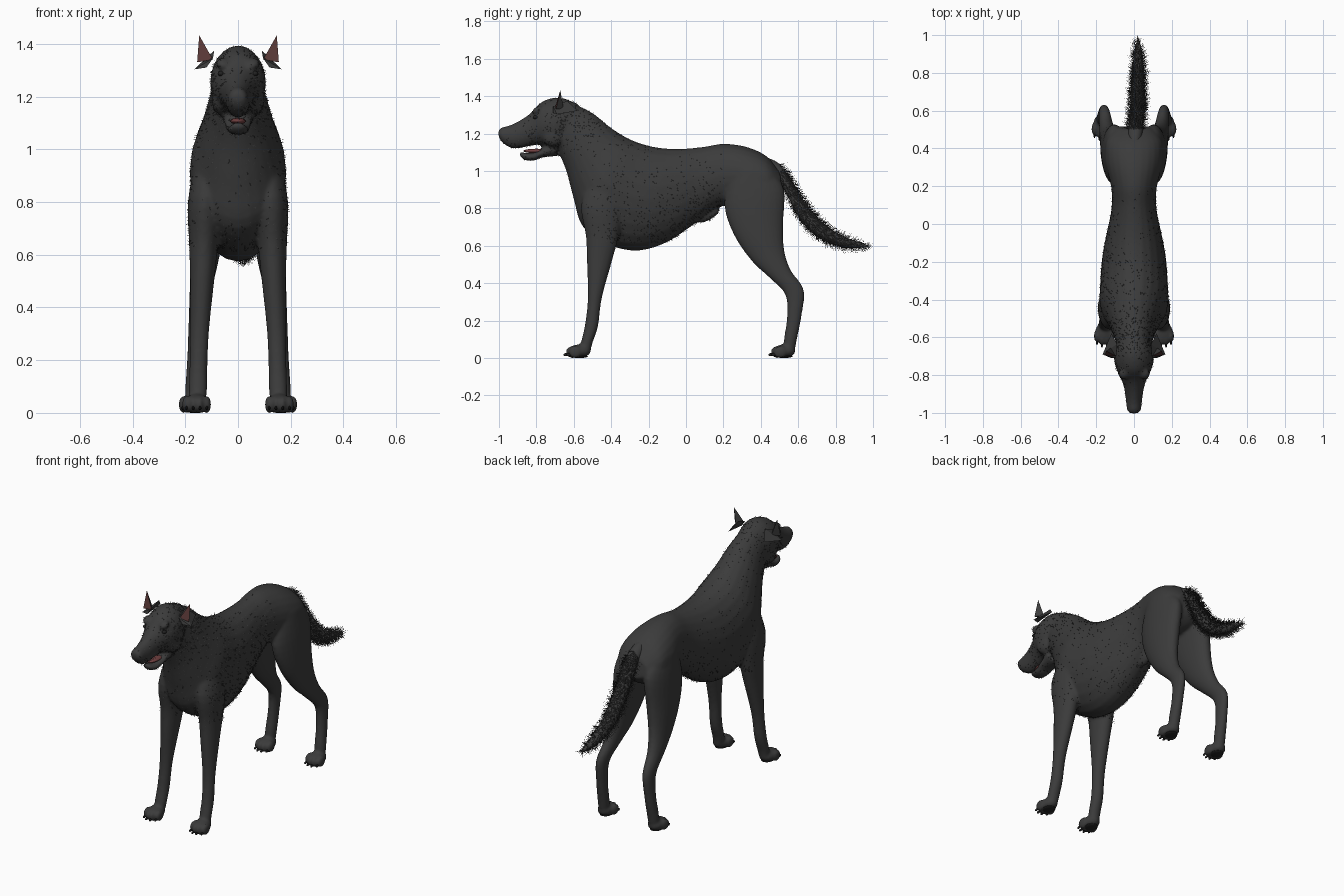
import bpy, bmesh, math, random
from mathutils import Vector, Matrix

random.seed(4)
if "Cube" in bpy.data.objects:
    bpy.data.objects.remove(bpy.data.objects["Cube"])


def material(name, colour):
    mat = bpy.data.materials.new(name)
    mat.use_nodes = True
    mat.diffuse_color = (*colour, 1)
    shader = mat.node_tree.nodes["Principled BSDF"]
    shader.inputs["Base Color"].default_value = (*colour, 1)
    shader.inputs["Roughness"].default_value = 0.8
    return mat


coat = material("charcoal coat", (0.044, 0.044, 0.044))
ear_skin = material("ear skin", (0.1, 0.04, 0.038))
tongue_pink = material("tongue pink", (0.16, 0.05, 0.05))
black = material("black leather", (0.015, 0.015, 0.015))


def add_object(name, bm, *mats):
    mesh = bpy.data.meshes.new(name)
    bmesh.ops.recalc_face_normals(bm, faces=bm.faces[:])
    bm.to_mesh(mesh)
    bm.free()
    for mat in mats:
        mesh.materials.append(mat)
    obj = bpy.data.objects.new(name, mesh)
    bpy.context.scene.collection.objects.link(obj)
    return obj


def catmull(a, b, c, d, t):
    return [0.5 * (2 * q + (r - p) * t + (2 * p - 5 * q + 4 * r - s) * t * t
                   + (3 * q - p - 3 * r + s) * t ** 3)
            for p, q, r, s in zip(a, b, c, d)]


def loft(bm, rings, side=1, sides=24, steps=4):
    """Each ring: upper edge y, z, lower edge y, z, half width, centre x."""
    rings = [ring if len(ring) == 6 else (*ring, 0) for ring in rings]
    padded = [rings[0], *rings, rings[-1]]
    path = [catmull(*padded[i:i + 4], k / steps)
            for i in range(len(rings) - 1) for k in range(steps)]
    path.append(rings[-1])
    loops = []
    for y1, z1, y2, z2, width, x in path:
        loop = []
        for k in range(sides):
            a = math.tau * k / sides
            u = 0.5 + 0.5 * math.cos(a)
            loop.append(bm.verts.new((side * (x + width * math.sin(a)),
                                      y2 + (y1 - y2) * u, z2 + (z1 - z2) * u)))
        loops.append(loop)
    for one, two in zip(loops, loops[1:]):
        for k in range(sides):
            j = (k + 1) % sides
            bm.faces.new((one[k], one[j], two[j], two[k]))
    bm.faces.new(loops[0])
    bm.faces.new(loops[-1])


def ellipsoid(bm, centre, radii, tilt=0):
    matrix = (Matrix.Translation(centre) @ Matrix.Rotation(tilt, 4, "X")
              @ Matrix.Diagonal((*radii, 1)))
    bmesh.ops.create_uvsphere(bm, u_segments=20, v_segments=12, radius=1, matrix=matrix)


def fuse(obj, voxel):
    """Blend overlapping parts into one smooth skin."""
    remesh = obj.modifiers.new("fuse", "REMESH")
    remesh.mode = "VOXEL"
    remesh.voxel_size = voxel
    relax = obj.modifiers.new("relax", "SMOOTH")
    relax.factor = 0.5
    relax.iterations = 4
    bpy.context.view_layer.update()
    graph = bpy.context.evaluated_depsgraph_get()
    mesh = bpy.data.meshes.new_from_object(obj.evaluated_get(graph))
    obj.modifiers.clear()
    obj.data = mesh
    mesh.materials.clear()
    mesh.materials.append(coat)
    mesh.shade_smooth()


def fur(name, obj, count, length, lift, rule):
    """Scatter thin hair blades over the faces that pass the rule."""
    faces = [f for f in obj.data.polygons if rule(f.center)]
    bm = bmesh.new()
    for face in random.choices(faces, k=count):
        root = face.center - face.normal * 0.002
        spread = Vector(random.uniform(-0.4, 0.4) for _ in "xyz")
        lean = (face.normal * lift + Vector((0, 0.6, -0.4)) + spread).normalized()
        across = lean.cross(face.normal)
        if across.length < 0.01:
            continue
        across = across.normalized() * 0.0015
        tip = root + lean * length * random.uniform(0.5, 1)
        bm.faces.new([bm.verts.new(p) for p in (root - across, root + across, tip)])
    add_object(name, bm, coat)


# Body: neck, trunk, head, jaw and legs blended into one skin
bm = bmesh.new()
loft(bm, [
    (-.60, 1.36, -.69, 1.12, .09), (-.50, 1.31, -.64, 1.0, .112),
    (-.40, 1.23, -.60, .85, .145), (-.30, 1.17, -.55, .70, .18),
    (-.20, 1.135, -.40, .60, .178), (-.10, 1.12, -.25, .575, .168),
    (0, 1.12, -.10, .62, .145), (.10, 1.13, .05, .72, .12),
    (.20, 1.145, .18, .81, .12), (.32, 1.13, .33, .80, .15),
    (.43, 1.08, .45, .82, .148), (.50, 1.0, .52, .88, .09)])
loft(bm, [
    (-.58, 1.36, -.66, 1.13, .085), (-.68, 1.393, -.70, 1.11, .105),
    (-.77, 1.37, -.745, 1.125, .097), (-.83, 1.31, -.79, 1.14, .072),
    (-.88, 1.275, -.85, 1.13, .053), (-.94, 1.245, -.925, 1.12, .043),
    (-.99, 1.23, -.98, 1.15, .036), (-1.004, 1.21, -1.0, 1.18, .02)])
loft(bm, [
    (-.70, 1.17, -.69, 1.08, .06), (-.77, 1.12, -.77, 1.072, .05),
    (-.82, 1.097, -.81, 1.056, .043), (-.86, 1.097, -.86, 1.058, .036),
    (-.89, 1.105, -.888, 1.08, .02)])

FORELEG = [
    (-.50, 1.0, -.30, 1.02, .05, .10), (-.56, .82, -.33, .80, .067, .122),
    (-.535, .65, -.36, .65, .056, .13), (-.53, .52, -.395, .52, .047, .135),
    (-.525, .32, -.45, .32, .036, .145), (-.54, .18, -.47, .17, .034, .15),
    (-.56, .09, -.50, .08, .035, .152), (-.57, .04, -.51, .03, .03, .155)]
HINDLEG = [
    (.24, 1.0, .46, 1.0, .06, .09), (.205, .82, .525, .90, .068, .10),
    (.255, .66, .52, .72, .062, .115), (.35, .52, .525, .58, .05, .13),
    (.445, .43, .56, .47, .039, .145), (.53, .34, .63, .365, .03, .157),
    (.54, .22, .617, .22, .029, .163), (.525, .11, .595, .11, .032, .167),
    (.52, .04, .58, .03, .03, .17)]
PAWS = [(.157, -.57), (.17, .525)]
for side in (1, -1):
    loft(bm, FORELEG, side)
    loft(bm, HINDLEG, side)
    for x, y in PAWS:
        ellipsoid(bm, (side * x, y, .037), (.046, .06, .036))
        for toe in (-1.5, -.5, .5, 1.5):
            reach = .037 if abs(toe) < 1 else .022
            ellipsoid(bm, (side * x + toe * .026, y - reach, .032), (.016, .036, .033))
    # brow ridge and cheek
    ellipsoid(bm, (side * .055, -.795, 1.325), (.028, .03, .018), .5)
    ellipsoid(bm, (side * .065, -.71, 1.19), (.035, .06, .06))
ellipsoid(bm, (0, .12, .765), (.025, .07, .027), .55)  # sheath
body = add_object("body", bm)
fuse(body, .009)

# Tail
bm = bmesh.new()
loft(bm, [
    (.38, 1.085, .43, .98, .035, 0), (.50, 1.04, .49, .95, .04, .008),
    (.60, .89, .55, .85, .04, .015), (.675, .785, .61, .735, .04, .02),
    (.76, .70, .71, .64, .037, .02), (.86, .645, .835, .59, .03, .022),
    (.93, .62, .925, .587, .02, .022), (.975, .605, .975, .592, .007, .022)])
tail = add_object("tail", bm)
fuse(tail, .009)

# Short fur
fur("tail_fur", tail, 3500, .045, 0.9, lambda c: c.y > .5)
fur("body_fur", body, 4500, .018, 0.5, lambda c: c.z > .62 and c.y < .2)
fur("head_fur", body, 1500, .016, 0.6, lambda c: c.z > 1.1 and -.85 < c.y < -.5)


# Ears: an upright pointed cup with bare skin in front, and a folded flap
def hull(name, points, side, rule, *mats):
    bm = bmesh.new()
    for x, y, z in points:
        bm.verts.new((side * x, y, z))
    bmesh.ops.convex_hull(bm, input=bm.verts[:])
    bmesh.ops.recalc_face_normals(bm, faces=bm.faces[:])
    for face in bm.faces:
        face.material_index = int(rule(face.normal))
    return add_object(name, bm, *mats)


for label, side in (("left", 1), ("right", -1)):
    hull(label + "_ear", [(.095, -.70, 1.34), (.155, -.695, 1.33),
                          (.12, -.655, 1.335), (.147, -.672, 1.432)],
         side, lambda n: n.y < -.3, coat, ear_skin)
    hull(label + "_ear_flap", [(.095, -.71, 1.345), (.166, -.69, 1.303),
                               (.12, -.58, 1.322), (.09, -.635, 1.375),
                               (.12, -.71, 1.31)],
         side, lambda n: False, coat)


# Small rounded details
def details(name, mat, shapes):
    bm = bmesh.new()
    for centre, radii in shapes:
        ellipsoid(bm, centre, radii)
    obj = add_object(name, bm, mat)
    obj.data.shade_smooth()


details("tongue", tongue_pink, [((0, -.80, 1.107), (.03, .07, .012))])
details("nose", black, [((0, -.978, 1.208), (.026, .022, .02))])
details("eyes", black, [((s * .064, -.805, 1.287), (.013, .014, .01)) for s in (1, -1)])
details("paw_pads", black, [((s * x, y, .009), (.036, .045, .009))
                            for s in (1, -1) for x, y in PAWS])
details("claws", black, [((s * x + t * .026, y - (.073 if abs(t) < 1 else .058), .018),
                          (.005, .012, .008))
                         for s in (1, -1) for x, y in PAWS for t in (-1.5, -.5, .5, 1.5)])
